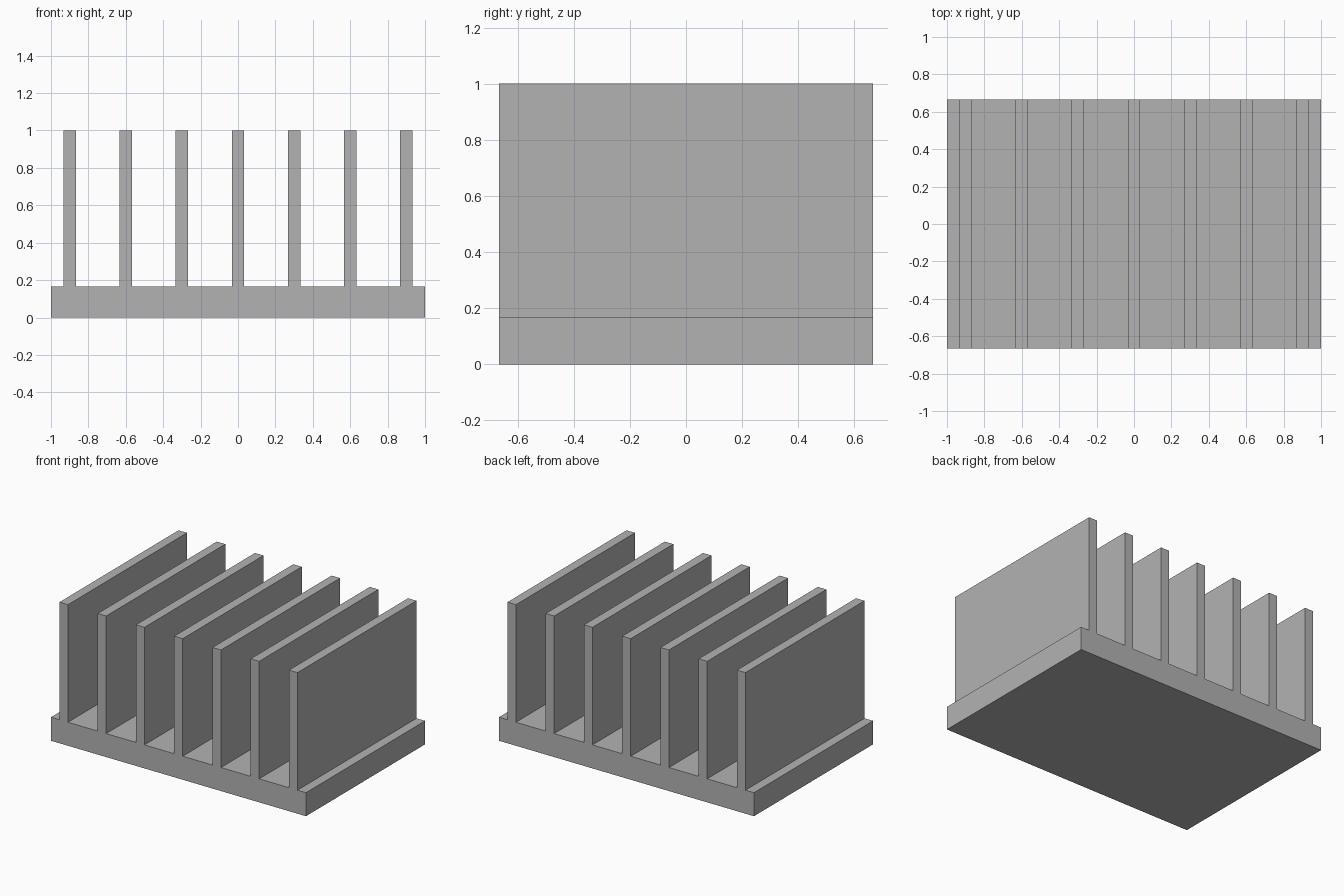
import bpy
import bmesh

cube = bpy.data.objects.get("Cube")
if cube:
    bpy.data.objects.remove(cube, do_unlink=True)

# Dimensions
WIDTH, DEPTH, HEIGHT = 2.0, 4 / 3, 1.0
BASE_HEIGHT = 1 / 6
FIN_COUNT, FIN_SPACING, FIN_WIDTH = 7, 0.3, 1 / 15

# Aluminium grey
grey = bpy.data.materials.new("aluminium_grey")
grey.use_nodes = True
colour = (0.45, 0.45, 0.45, 1)
grey.diffuse_color = colour
grey.node_tree.nodes["Principled BSDF"].inputs["Base Color"].default_value = colour

# Comb-shaped cross-section: base plate, then fins from right to left
half = WIDTH / 2
profile = [(-half, 0), (half, 0), (half, BASE_HEIGHT)]
for i in reversed(range(FIN_COUNT)):
    centre = (i - (FIN_COUNT - 1) / 2) * FIN_SPACING
    right, left = centre + FIN_WIDTH / 2, centre - FIN_WIDTH / 2
    profile += [(right, BASE_HEIGHT), (right, HEIGHT), (left, HEIGHT), (left, BASE_HEIGHT)]
profile.append((-half, BASE_HEIGHT))

# Extrude the cross-section from front to back
bm = bmesh.new()
front = bm.faces.new([bm.verts.new((x, -DEPTH / 2, z)) for x, z in profile])
result = bmesh.ops.extrude_face_region(bm, geom=[front], use_keep_orig=True)
back = [v for v in result["geom"] if isinstance(v, bmesh.types.BMVert)]
bmesh.ops.translate(bm, verts=back, vec=(0, DEPTH, 0))
bmesh.ops.recalc_face_normals(bm, faces=bm.faces)

mesh = bpy.data.meshes.new("finned_heat_sink")
bm.to_mesh(mesh)
bm.free()
mesh.materials.append(grey)
heat_sink = bpy.data.objects.new("finned_heat_sink", mesh)
bpy.context.collection.objects.link(heat_sink)
